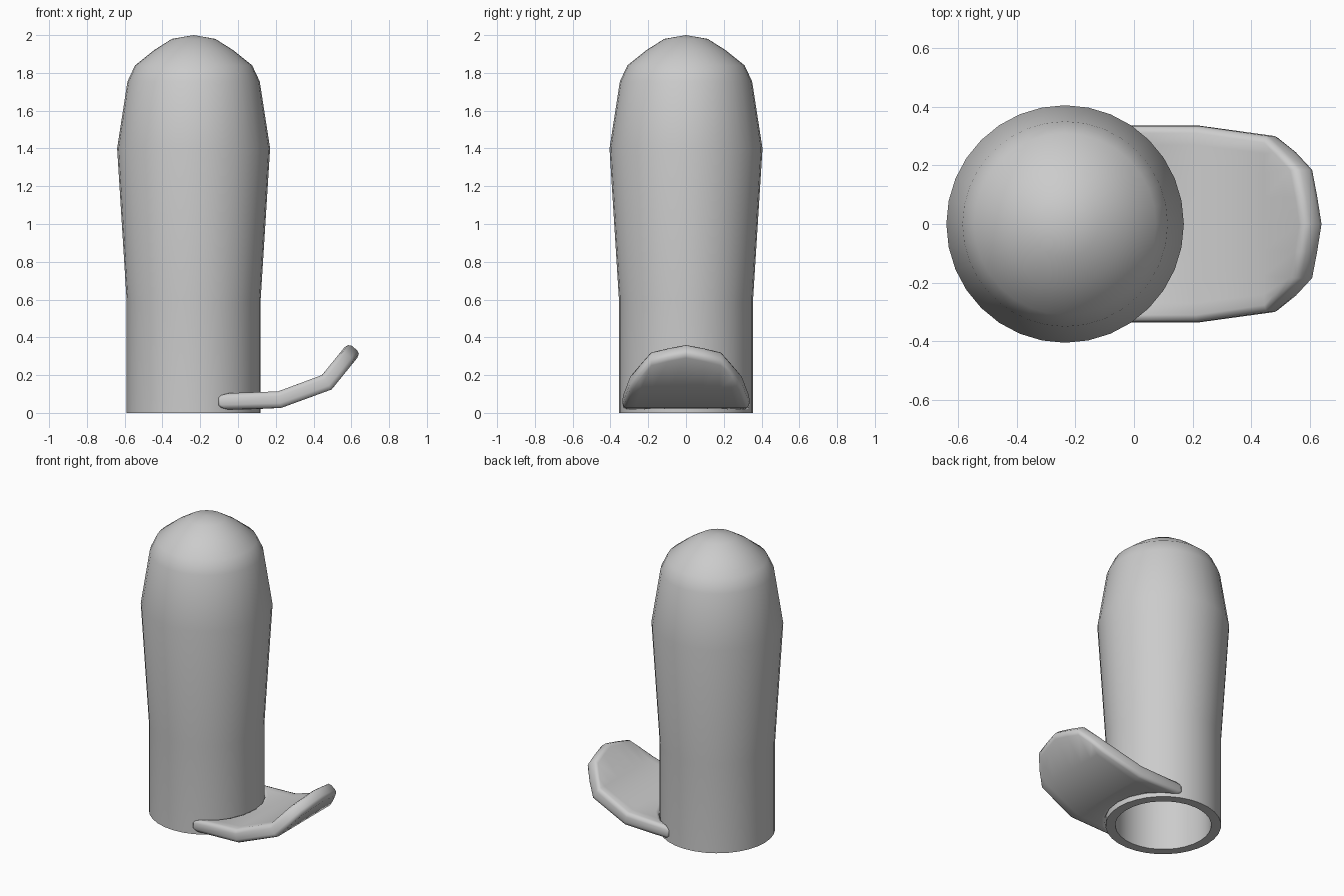
import bpy, bmesh, math

if "Cube" in bpy.data.objects:
    bpy.data.objects.remove(bpy.data.objects["Cube"])

CX = -0.235  # axis of the sleeve


def finish(bm, name, angle):
    bmesh.ops.remove_doubles(bm, verts=bm.verts, dist=1e-4)
    bmesh.ops.recalc_face_normals(bm, faces=bm.faces)
    me = bpy.data.meshes.new(name)
    bm.to_mesh(me)
    bm.free()
    ob = bpy.data.objects.new(name, me)
    bpy.context.collection.objects.link(ob)
    bpy.ops.object.select_all(action='DESELECT')
    bpy.context.view_layer.objects.active = ob
    ob.select_set(True)
    bpy.ops.object.shade_smooth_by_angle(angle=math.radians(angle))
    return ob


# Hollow domed sleeve: outer profile up, inner profile back down
outer = [(0.355, 0), (0.355, 0.6), (0.405, 1.4), (0.35, 1.755), (0.31, 1.84),
         (0.21, 1.92), (0.115, 1.98), (0, 2.0)]
inner = [(0, 1.94), (0.10, 1.925), (0.18, 1.87), (0.265, 1.80), (0.295, 1.74),
         (0.345, 1.4), (0.295, 0.6), (0.295, 0)]
prof = outer + inner
N = 32
bm = bmesh.new()
rings = [[bm.verts.new((CX + r * math.cos(2 * math.pi * i / N),
                        r * math.sin(2 * math.pi * i / N), z))
          for i in range(N)] for r, z in prof]
for k in range(len(rings)):
    if k == len(outer) - 1:
        continue  # axis gap between the outer and inner apex
    a, b = rings[k], rings[(k + 1) % len(rings)]
    for i in range(N):
        j = (i + 1) % N
        bm.faces.new((a[i], a[j], b[j], b[i]))
finish(bm, "sleeve", 40)

# Upturned tab: columns across y, running from the sleeve wall to the tip
# (half width at base, half width at bend, tip x, tip y)
cols = [(0.0, 0.0, 0.617, 0.0), (0.10, 0.09, 0.602, 0.095),
        (0.195, 0.175, 0.585, 0.185), (0.27, 0.24, 0.53, 0.245),
        (0.335, 0.30, 0.48, 0.30)]
cols = [(-a, -b, x, -y) for a, b, x, y in cols[:0:-1]] + cols


def height(x):
    pts = [(-1, 0.06), (0, 0.06), (0.22, 0.07), (0.47, 0.162), (0.617, 0.343)]
    for (x0, z0), (x1, z1) in zip(pts, pts[1:]):
        if x <= x1 + 1e-6:
            return z0 + (z1 - z0) * (x - x0) / (x1 - x0)
    return pts[-1][1]


bm = bmesh.new()
grid = []
for base, bend, tx, ty in cols:
    start = CX + math.sqrt(0.355 ** 2 - base ** 2)
    xy = [(start, base), (0.22, base), (0.47, bend), (tx, ty)]
    if abs(base) > 0.3:
        xy[3] = xy[2]  # outer columns stop at the bend
    grid.append([bm.verts.new((x, y, height(x))) for x, y in xy])
for a, b in zip(grid, grid[1:]):
    for i in range(3):
        bm.faces.new((a[i], a[i + 1], b[i + 1], b[i]))
tab = finish(bm, "tab", 50)
sol = tab.modifiers.new("thickness", 'SOLIDIFY')
sol.thickness = 0.088
sol.offset = 0
sol.use_even_offset = True
bev = tab.modifiers.new("rounded_rim", 'BEVEL')
bev.width = 0.025
bev.segments = 2
bev.limit_method = 'ANGLE'
bev.angle_limit = math.radians(55)
